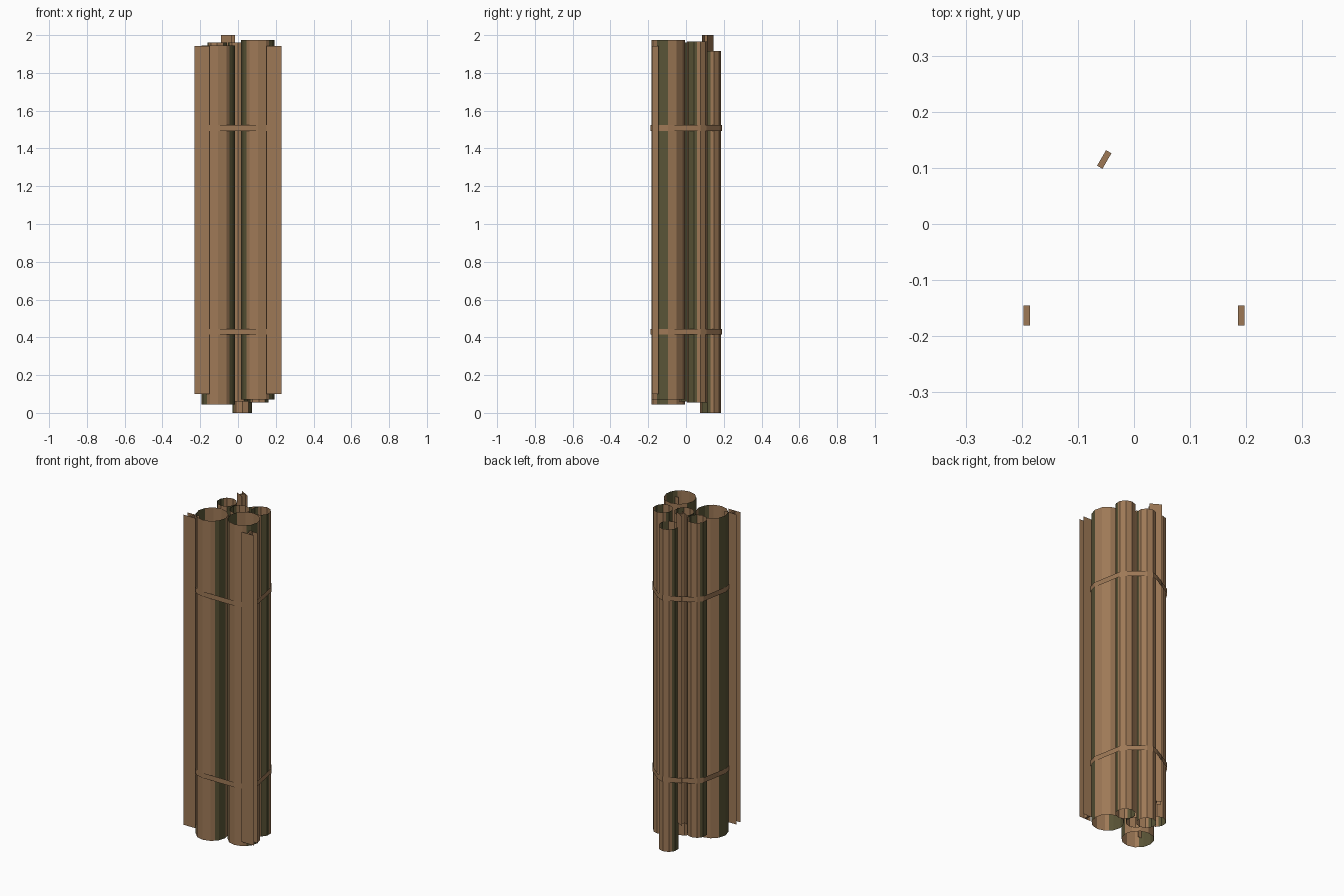
import bpy, math
from mathutils import Vector, Matrix
from mathutils.geometry import convex_hull_2d

if "Cube" in bpy.data.objects:
    bpy.data.objects.remove(bpy.data.objects["Cube"])


def material(name, rgb):
    m = bpy.data.materials.new(name)
    m.diffuse_color = (*rgb, 1)
    m.use_nodes = True
    m.node_tree.nodes["Principled BSDF"].inputs["Base Color"].default_value = m.diffuse_color
    return m


RUST = material("rusty_brown", (0.34, 0.19, 0.093))
MOSS = material("dark_olive", (0.10, 0.088, 0.037))


def make(name, verts, faces, olive=()):
    me = bpy.data.meshes.new(name)
    me.from_pydata(verts, [], faces)
    me.materials.append(RUST)
    me.materials.append(MOSS)
    for i in olive:
        me.polygons[i].material_index = 1
    ob = bpy.data.objects.new(name, me)
    bpy.context.collection.objects.link(ob)
    return ob


def strip(points, z0, z1):
    """Closed vertical wall following a plan outline."""
    n = len(points)
    verts = [(x, y, z) for z in (z0, z1) for x, y in points]
    faces = [(i, (i + 1) % n, n + (i + 1) % n, n + i) for i in range(n)]
    return verts, faces


def ring(x, y, r, sides):
    return [Vector((x + r * math.cos(math.pi / 2 + math.tau * i / sides),
                    y + r * math.sin(math.pi / 2 + math.tau * i / sides)))
            for i in range(sides)]


# Open pipes: name, x, y, radius, sides, bottom, top
PIPES = [
    ("large_pipe_left", -0.105, -0.094, 0.088, 12, 0.045, 1.945),
    ("large_pipe_right", 0.105, -0.094, 0.088, 12, 0.07, 1.975),
    ("small_pipe_left", -0.11, 0.054, 0.055, 10, 0.09, 1.96),
    ("small_pipe_right", 0.11, 0.059, 0.055, 10, 0.055, 1.965),
    ("small_pipe_centre", 0.0, 0.017, 0.055, 10, 0.06, 1.96),
    ("small_pipe_back", 0.023, 0.13, 0.055, 10, 0.0, 1.915),
]
outline = []
for name, x, y, r, sides, z0, z1 in PIPES:
    corners = ring(x, y, r, sides)
    pts = []
    for a, b in zip(corners, corners[1:] + corners[:1]):
        pts += [a, (a + b) / 2]          # half facets for the stain edges
    verts, faces = strip(pts, z0, z1)
    # olive staining on two sides of each pipe
    olive = []
    for i, a in enumerate(pts):
        m = (a + pts[(i + 1) % len(pts)]) / 2
        ang = math.degrees(math.atan2(m.y - y, m.x - x)) % 360
        if 150 < ang < 225 or ang > 314:
            olive.append(i)
    make(name, verts, faces, olive)
    outline += ring(x, y, r + 0.005, sides)

# Straps wrapped round the pipes
hull = [outline[i] for i in convex_hull_2d(outline)]
for name, z in (("lower_strap", 0.43), ("upper_strap", 1.508)):
    make(name, *strip(hull, z - 0.015, z + 0.015))


# I-beams: two sheet flanges and a solid web
def beam(name, x, y, width, depth, z0, z1, turn=0):
    w, d, t = width / 2, depth / 2, 0.0055
    verts, faces = strip([(-t, -d), (t, -d), (t, d), (-t, d)], z0, z1)
    faces += [(3, 2, 1, 0), (4, 5, 6, 7)]
    for s in (-d, d):
        n = len(verts)
        verts += [(-w, s, z0), (w, s, z0), (w, s, z1), (-w, s, z1)]
        faces.append((n, n + 1, n + 2, n + 3))
    ob = make(name, verts, faces)
    ob.data.transform(Matrix.Translation((x, y, 0)) @
                      Matrix.Rotation(math.radians(turn), 4, 'Z'))


beam("beam_left", -0.191, -0.163, 0.08, 0.036, 0.1, 1.942)
beam("beam_right", 0.191, -0.163, 0.08, 0.036, 0.1, 1.942)
beam("beam_back", -0.053, 0.115, 0.068, 0.032, 0.16, 2.0, -30)
